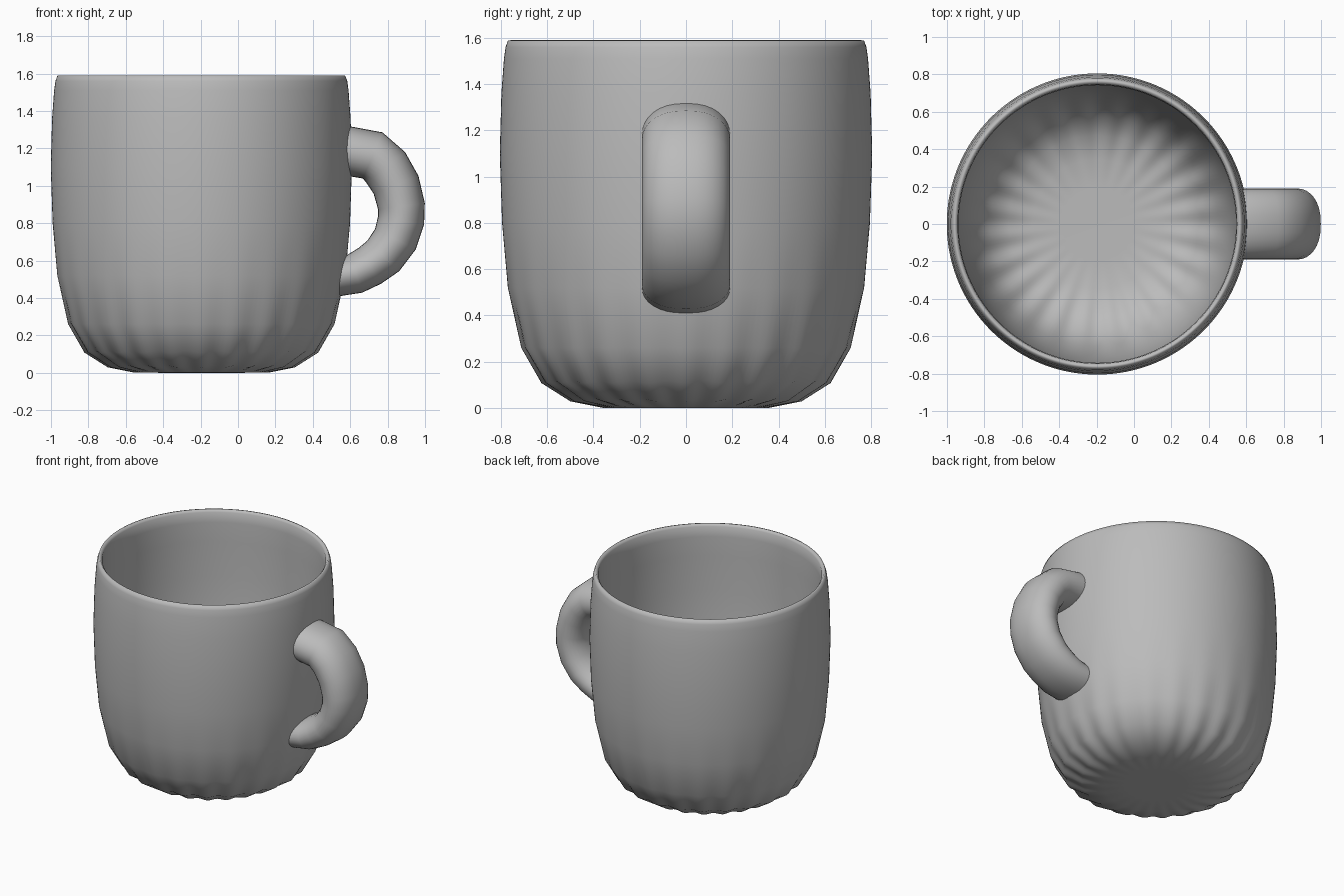
import bpy, bmesh, math
from mathutils import Vector

if "Cube" in bpy.data.objects:
    bpy.data.objects.remove(bpy.data.objects["Cube"])

CX = -0.196          # cup axis
FLUTES, SEG = 24, 192

clay = bpy.data.materials.new("plain grey")
clay.diffuse_color = (0.5, 0.5, 0.5, 1)
clay.use_nodes = True
clay.node_tree.nodes["Principled BSDF"].inputs["Base Color"].default_value = clay.diffuse_color


def make_object(name, verts, faces):
    me = bpy.data.meshes.new(name)
    me.from_pydata(verts, [], faces)
    me.materials.append(clay)
    # consistent outward normals
    bm = bmesh.new()
    bm.from_mesh(me)
    bmesh.ops.recalc_face_normals(bm, faces=bm.faces)
    bm.to_mesh(me)
    bm.free()
    me.polygons.foreach_set("use_smooth", [True] * len(me.polygons))
    ob = bpy.data.objects.new(name, me)
    bpy.context.collection.objects.link(ob)
    return ob


def bridge(a, b, n):
    return [(a + i, a + (i + 1) % n, b + (i + 1) % n, b + i) for i in range(n)]


# Cup wall profile: radius, height, flute depth
outer = [(0.20, 0.0, 0.0), (0.36, 0.001, 0.0), (0.50, 0.029, 0.012), (0.625, 0.108, 0.014),
         (0.712, 0.26, 0.007), (0.77, 0.52, 0.001), (0.795, 0.80, 0),
         (0.805, 1.10, 0), (0.798, 1.36, 0), (0.787, 1.51, 0)]
rim = [(0.780, 1.56, 0), (0.770, 1.588, 0), (0.758, 1.59, 0), (0.746, 1.573, 0)]
inner = [(0.742, 1.50, 0), (0.742, 1.36, 0), (0.745, 1.10, 0), (0.735, 0.80, 0),
         (0.709, 0.53, 0.001), (0.652, 0.287, 0.007), (0.578, 0.157, 0.014),
         (0.475, 0.09, 0.012), (0.345, 0.063, 0.0), (0.19, 0.06, 0)]
profile = outer + rim + inner

verts, faces = [], []
for k, (r, z, d) in enumerate(profile):
    # flutes press inwards along the profile normal
    a, b = profile[max(k - 1, 0)], profile[min(k + 1, len(profile) - 1)]
    n = Vector((b[1] - a[1], a[0] - b[0])).normalized()
    if k >= len(outer):
        n = -n
    for i in range(SEG):
        t = 2 * math.pi * i / SEG
        s = d * 0.5 * (1 - math.cos(FLUTES * t))
        rr, zz = r - n.x * s, z - n.y * s
        verts.append((CX + rr * math.cos(t), rr * math.sin(t), zz))
for k in range(len(profile) - 1):
    faces += bridge(k * SEG, (k + 1) * SEG, SEG)
# flat bottom and inside floor
faces.append(tuple(reversed(range(SEG))))
last = (len(profile) - 1) * SEG
faces.append(tuple(range(last, last + SEG)))
make_object("cup", verts, faces)


def cup_radius(z):
    for (r0, z0, _), (r1, z1, _) in zip(outer, outer[1:]):
        if z0 <= z <= z1:
            return r0 + (r1 - r0) * (z - z0) / (z1 - z0)
    return outer[-1][0]


# Handle: wide oval section swept along a path in the xz plane
path = [(0.585, 1.185), (0.72, 1.162), (0.79, 1.098), (0.845, 1.005), (0.874, 0.89),
        (0.872, 0.815), (0.842, 0.715), (0.777, 0.625), (0.705, 0.572),
        (0.63, 0.533), (0.53, 0.515)]
half = [0.136, 0.134, 0.132, 0.129, 0.126, 0.125, 0.122, 0.118, 0.113, 0.11, 0.108]
N = 32
verts, faces = [], []
for k, (x, z) in enumerate(path):
    a, b = path[max(k - 1, 0)], path[min(k + 1, len(path) - 1)]
    tan = Vector((b[0] - a[0], b[1] - a[1])).normalized()
    nx, nz = -tan.y, tan.x
    for i in range(N):
        t = 2 * math.pi * i / N
        c, s = math.cos(t), math.sin(t)
        u = half[k] * c
        y = 0.19 * math.copysign(abs(s) ** 0.85, s)
        px, pz = x + nx * u, z + nz * u
        if k in (0, len(path) - 1):      # ends sink just into the cup wall
            px = CX + math.sqrt(cup_radius(pz) ** 2 - y * y) - 0.012
        verts.append((px, y, pz))
for k in range(len(path) - 1):
    faces += bridge(k * N, (k + 1) * N, N)
make_object("handle", verts, faces)
